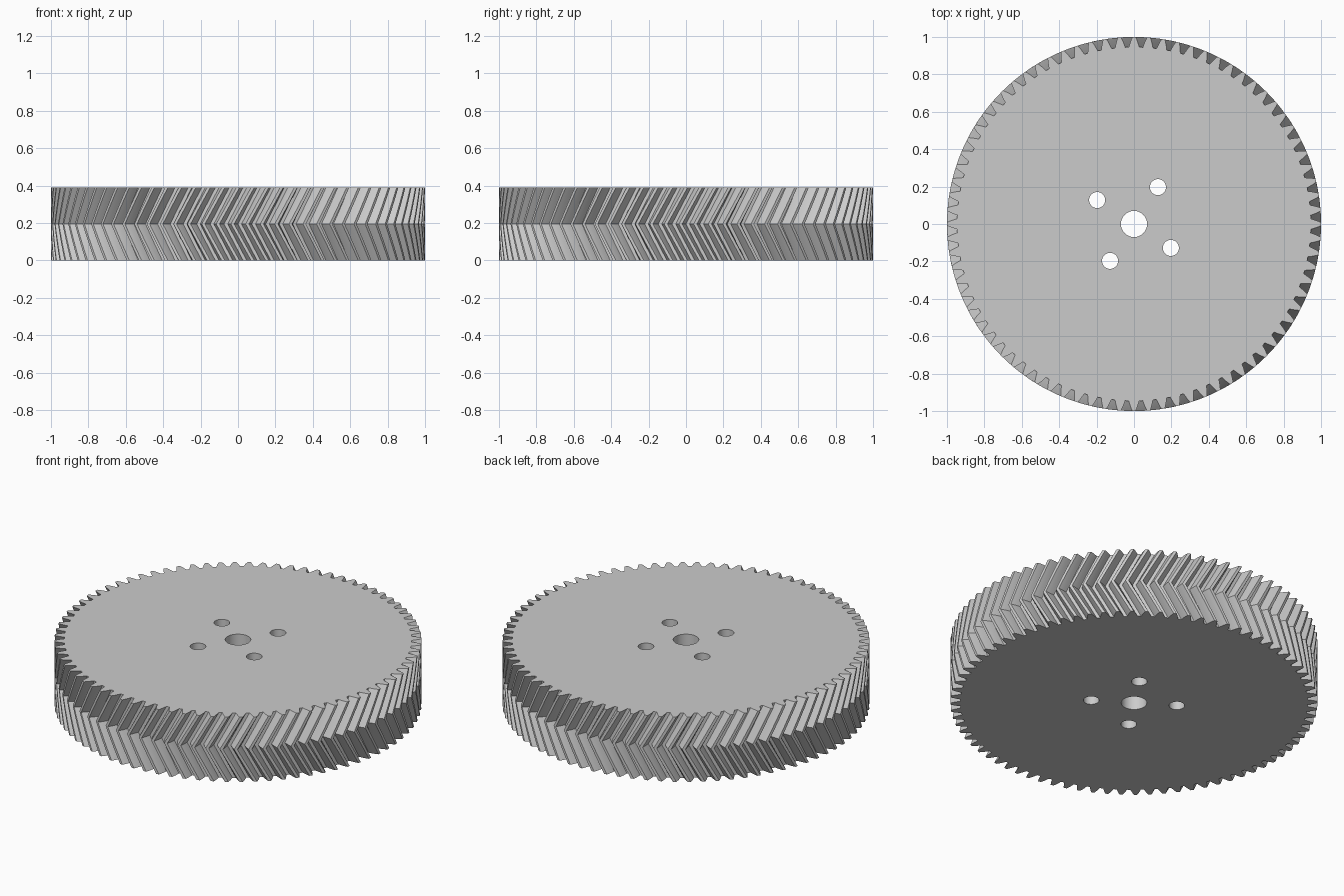
import bpy
import bmesh
from math import cos, sin, tan, pi, radians

# Remove the default cube
cube = bpy.data.objects.get("Cube")
if cube:
    bpy.data.objects.remove(cube, do_unlink=True)

TEETH = 80
HEIGHT = 0.39
TIP, ROOT = 1.0, 0.946
TWIST = 0.108            # turn of the teeth from mid-plane to each face
SLICES = 4               # steps in each half
PHASE = -pi / 2          # a tooth centre on the end faces
STEP = 2 * pi / TEETH

steel = bpy.data.materials.new("steel_grey")
steel.use_nodes = True
grey = (0.6, 0.6, 0.6, 1)
steel.diffuse_color = grey
steel.node_tree.nodes["Principled BSDF"].inputs["Base Color"].default_value = grey

# One tooth: radius and half width as a share of the pitch
flank = [(ROOT, 0.37), (0.957, 0.325), (0.972, 0.26), (0.987, 0.185), (TIP, 0.11)]
tooth = [(r, -w) for r, w in flank] + [(r, w) for r, w in reversed(flank)]


def add_ring(bm, z, turn):
    """Gear outline at height z, turned about the axis."""
    ring = []
    for i in range(TEETH):
        for r, share in tooth:
            a = PHASE + turn + (i + share) * STEP
            ring.append(bm.verts.new((r * cos(a), r * sin(a), z)))
    return ring


# Gear body with herringbone teeth
bm = bmesh.new()
rings = []
for k in range(-SLICES, SLICES + 1):
    t = k / SLICES
    rings.append(add_ring(bm, HEIGHT * (1 + t) / 2, TWIST * (abs(t) - 1)))
for low, high in zip(rings, rings[1:]):
    for j in range(len(low)):
        n = (j + 1) % len(low)
        bm.faces.new((low[j], low[n], high[n], high[j]))
bm.faces.new(rings[-1])
bm.faces.new(rings[0][::-1])
mesh = bpy.data.meshes.new("herringbone_gear")
bm.to_mesh(mesh)
bm.free()
mesh.materials.append(steel)
gear = bpy.data.objects.new("herringbone_gear", mesh)
bpy.context.collection.objects.link(gear)

# Shaft hole and four bolt holes
holes = [("shaft_hole", 0, 0, 0.07)]
for q in range(4):
    a = radians(57 + 90 * q)
    holes.append((f"bolt_hole_{q + 1}", 0.235 * cos(a), 0.235 * sin(a), 0.043))

for name, x, y, r in holes:
    bpy.ops.mesh.primitive_cylinder_add(vertices=48, radius=r, depth=1,
                                        location=(x, y, HEIGHT / 2))
    cutter = bpy.context.object
    cutter.name = name
    cutter.hide_render = True
    cutter.data.materials.append(steel)
    cut = gear.modifiers.new(name, 'BOOLEAN')
    cut.operation = 'DIFFERENCE'
    cut.solver = 'EXACT'
    cut.object = cutter
    bpy.context.view_layer.objects.active = gear
    bpy.ops.object.modifier_apply(modifier=name)
    bpy.data.objects.remove(cutter, do_unlink=True)

# Smooth hole walls and tooth flanks, keep edges sharp
bpy.ops.object.select_all(action='DESELECT')
gear.select_set(True)
bpy.context.view_layer.objects.active = gear
bpy.ops.object.shade_smooth_by_angle(angle=radians(20))
